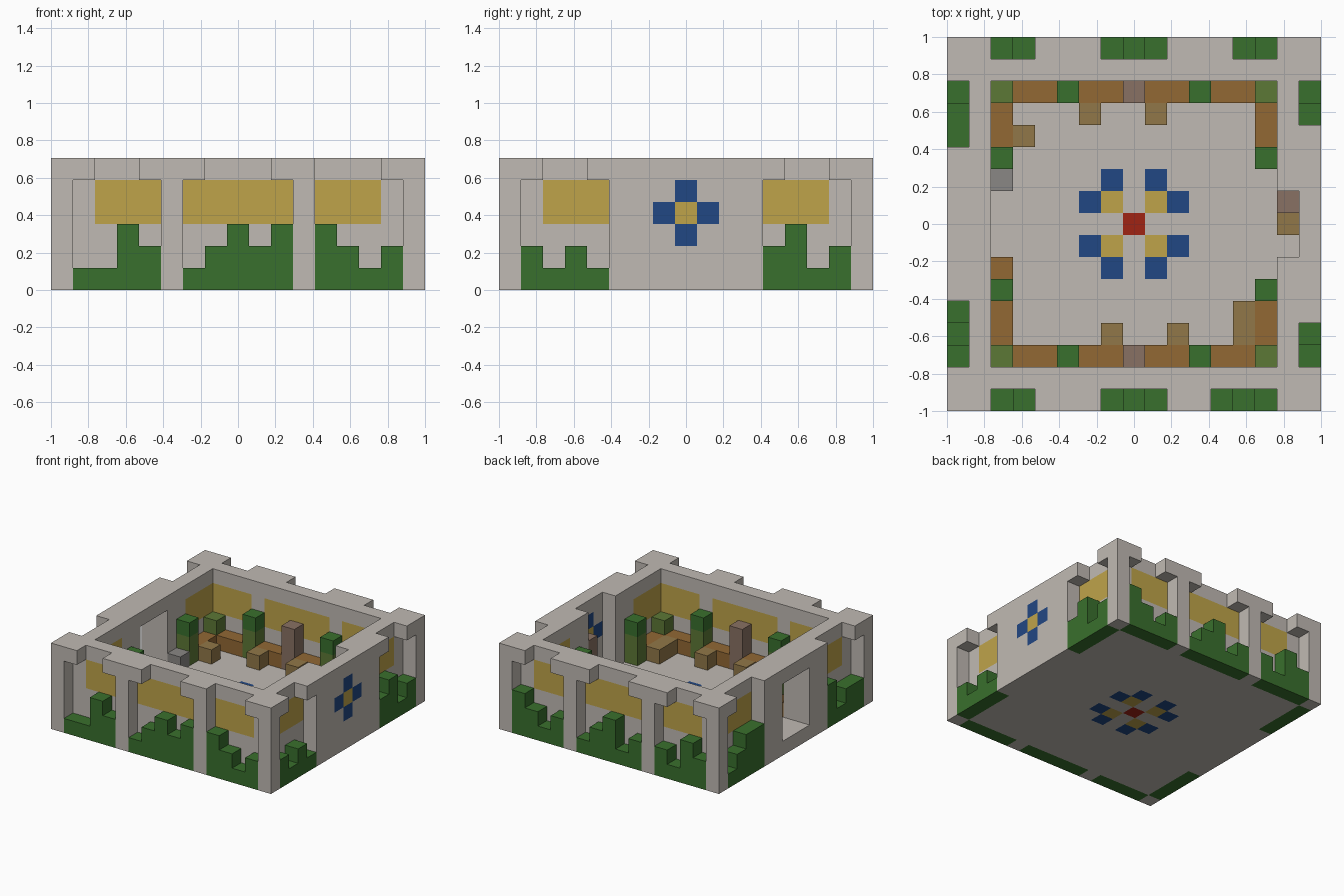
import bpy
import bmesh
from mathutils import Vector

N = 17            # blocks along each side
TOP = 5           # index of the rim layer
S = 2 / N         # block size

if "Cube" in bpy.data.objects:
    bpy.data.objects.remove(bpy.data.objects["Cube"])


def material(name, rgb):
    lin = [((c / 255 + 0.055) / 1.055) ** 2.4 for c in rgb] + [1]
    m = bpy.data.materials.new(name)
    m.use_nodes = True
    m.diffuse_color = lin
    bsdf = next(n for n in m.node_tree.nodes if n.type == "BSDF_PRINCIPLED")
    bsdf.inputs["Base Color"].default_value = lin
    bsdf.inputs["Roughness"].default_value = 0.9
    return m


stone = material("pale stone", (192, 186, 179))
yellow = material("yellow glass", (191, 164, 74))
green = material("leaf green", (57, 112, 45))
blue = material("petal blue", (33, 71, 131))
red = material("flower red", (160, 35, 20))
brown = material("wood brown", (146, 104, 52))
tan = material("light wood", (145, 119, 72))
mauve = material("mauve brown", (137, 113, 99))
grey = material("mid grey", (138, 135, 133))
olive = material("olive green", (92, 120, 54))

cells = {}        # block position -> part name
parts = {}        # part name -> material


def fill(part, mat, xs, ys, zs):
    parts[part] = mat
    for x in xs:
        for y in ys:
            for z in zs:
                cells[x, y, z] = part


def one(i):
    return range(i, i + 1)


# Floor slab with a four-way flower
fill("floor", stone, range(N), range(N), one(0))
for sx in (-1, 1):
    for sy in (-1, 1):
        fill("floor_flower_heart", yellow, one(8 + sx), one(8 + sy), one(0))
        fill("floor_flower_petals", blue, one(8 + 2 * sx), one(8 + sy), one(0))
        fill("floor_flower_petals", blue, one(8 + sx), one(8 + 2 * sy), one(0))
fill("floor_flower_centre", red, one(8), one(8), one(0))

# Each side: block positions run along the wall (u) and inward from it (d)
SIDES = {
    "front": lambda u, d: (u, d),
    "back": lambda u, d: (u, N - 1 - d),
    "left": lambda u, d: (N - 1 - d, u),
    "right": lambda u, d: (d, u),
}
# Hedge heights along the wall; zero means a pillar stands there
HEDGES = {
    "front": "01132012323032120",
    "back": "02312021321021230",
    "left": "02121000000023120",
    "right": "02213000000033210",
}
# Gaps in the outer rim
NOTCHES = {
    "front": (2, 3, 7, 8, 9, 12, 13, 14),
    "back": (2, 3, 7, 8, 9, 13, 14),
    "left": (2, 3, 13, 14),
    "right": (2, 3, 4, 12, 13, 14),
}


def build_side(side):
    place = SIDES[side]

    def put(part, mat, u, d, zs):
        x, y = place(u, d)
        fill(part, mat, one(x), one(y), zs)

    for u in range(N):
        if 0 < u < N - 1:
            put("walls", stone, u, 1, range(1, TOP + 1))
        h = int(HEDGES[side][u])
        if h:
            put(side + "_hedge", green, u, 0, range(h))
        else:
            put("walls", stone, u, 0, range(1, TOP + 1))
        if u not in NOTCHES[side]:
            put("walls", stone, u, 0, one(TOP))
    # Window panes
    panes = [range(2, 5), range(12, 15)]
    if side in ("front", "back"):
        panes.append(range(6, 11))
    for pane in panes:
        for u in pane:
            put(side + "_windows", yellow, u, 1, (3, 4))


for side in SIDES:
    build_side(side)

# Doorway through the right wall, alcove inside the left wall
for y in (7, 8, 9):
    for z in range(1, TOP):
        cells.pop((0, y, z))
        cells.pop((1, y, z))
    for z in range(1, TOP + 1):
        cells.pop((15, y, z))
fill("alcove_post", mauve, one(15), one(9), (1, 2, 3))
fill("alcove_seat", tan, one(15), one(8), one(1))

# Flower set into the alcove wall
fill("wall_flower_petals", blue, one(16), (7, 8, 9), one(3))
fill("wall_flower_petals", blue, one(16), one(8), (2, 3, 4))
fill("wall_flower_heart", yellow, one(16), one(8), one(3))

# Benches around the room
for y in (2, 14):
    fill("benches", brown, (3, 4, 6, 7, 9, 10, 12, 13), one(y), one(1))
    fill("posts", mauve, one(8), one(y), (1, 2, 3))
fill("benches", brown, one(2), (3, 4, 6, 12, 13), one(1))
fill("benches", brown, one(14), (3, 4, 12, 13), one(1))
fill("stone_seat", grey, one(2), one(10), one(1))

# Loose seats
for x, y in ((6, 13), (9, 13), (3, 12), (7, 3), (10, 3), (13, 3), (13, 4)):
    fill("stools", tan, one(x), one(y), one(1))

# Corner shrubs and tall plants
for a in (2, 14):
    fill("corner_shrubs", olive, one(a), (2, 14), (1, 2))
    for b in (5, 11):
        for x, y in ((a, b), (b, a)):
            fill("plant_stems", olive, one(x), one(y), (1, 2))
            fill("plant_tops", green, one(x), one(y), one(3))


# Turn each part's blocks into one mesh of its exposed faces
def build_part(part, mat):
    bm = bmesh.new()
    verts = {}

    def vert(p):
        if p not in verts:
            verts[p] = bm.verts.new(Vector((p[0] * S - 1, p[1] * S - 1, p[2] * S)))
        return verts[p]

    for cell in [c for c, name in cells.items() if name == part]:
        for axis in range(3):
            for step in (0, 1):
                near = list(cell)
                near[axis] += 2 * step - 1
                if tuple(near) in cells:
                    continue
                ring = []
                for a, b in ((0, 0), (1, 0), (1, 1), (0, 1)):
                    p = list(cell)
                    p[axis] += step
                    p[(axis + 1) % 3] += a
                    p[(axis + 2) % 3] += b
                    ring.append(vert(tuple(p)))
                bm.faces.new(ring if step else ring[::-1])
    mesh = bpy.data.meshes.new(part)
    bm.to_mesh(mesh)
    bm.free()
    mesh.materials.append(mat)
    bpy.context.collection.objects.link(bpy.data.objects.new(part, mesh))


for part, mat in parts.items():
    build_part(part, mat)
